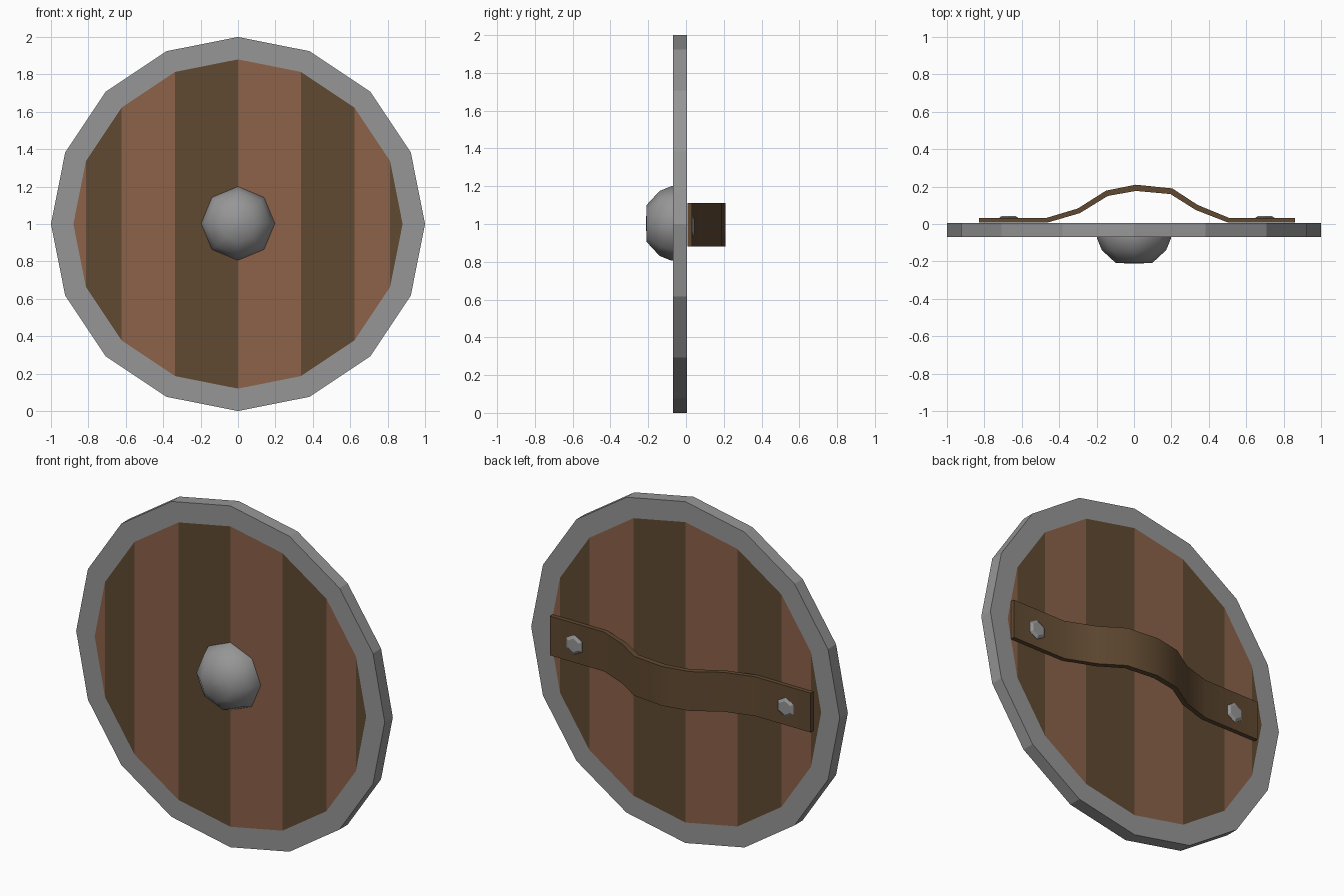
import bpy, bmesh, math

if "Cube" in bpy.data.objects:
    bpy.data.objects.remove(bpy.data.objects["Cube"])

def material(name, r, g, b):
    # display values (0-255) converted to linear
    lin = lambda c: ((c / 255 + 0.055) / 1.055) ** 2.4
    m = bpy.data.materials.new(name)
    m.diffuse_color = (lin(r), lin(g), lin(b), 1)
    m.use_nodes = True
    m.node_tree.nodes["Principled BSDF"].inputs["Base Color"].default_value = m.diffuse_color
    return m

STEEL = material("grey_steel", 150, 150, 150)
LIGHT = material("light_wood", 140, 98, 73)
DARK = material("dark_wood", 96, 73, 49)

FRONT, BACK, CZ = -0.07, 0.005, 1.0

def make(name, verts, faces, mats, smooth=None, rule=None):
    me = bpy.data.meshes.new(name)
    me.from_pydata(verts, [], faces)
    for m in mats:
        me.materials.append(m)
    bm = bmesh.new()
    bm.from_mesh(me)
    bmesh.ops.remove_doubles(bm, verts=bm.verts, dist=1e-5)
    bmesh.ops.dissolve_degenerate(bm, edges=bm.edges, dist=1e-5)
    bm.to_mesh(me)
    bm.free()
    if rule:
        for p in me.polygons:
            p.material_index = rule(p)
    ob = bpy.data.objects.new(name, me)
    bpy.context.collection.objects.link(ob)
    if smooth:
        bpy.ops.object.select_all(action='DESELECT')
        ob.select_set(True)
        bpy.context.view_layer.objects.active = ob
        bpy.ops.object.shade_smooth_by_angle(angle=math.radians(smooth))
    return ob

def ring(r, y, n, cx=0, cz=CZ):
    # vertex at the top, running clockwise seen from the front
    return [(cx + r * math.sin(2 * math.pi * i / n), y,
             cz + r * math.cos(2 * math.pi * i / n)) for i in range(n)]

def lathe(name, profile, n, mat, cx=0, cz=CZ, cap=True, smooth=None):
    # profile of (radius, y), running so that faces point outwards
    verts, faces = [], []
    for r, y in profile:
        verts += ring(r, y, n, cx, cz)
    for k in range(len(profile) - 1):
        for i in range(n):
            j = (i + 1) % n
            faces.append((k * n + i, k * n + j, (k + 1) * n + j, (k + 1) * n + i))
    if cap:
        faces.append([(len(profile) - 1) * n + i for i in range(n)])
    if profile[-1][1] > profile[0][1]:
        faces = [f[::-1] for f in faces]
    return make(name, verts, faces, [mat], smooth)

# Rim: front band, outer wall and back band
lathe("rim", [(0.88, BACK), (1.0, BACK), (1.0, FRONT), (0.88, FRONT)], 16, STEEL, cap=False)

# Planks: one strip per pair of rim corners, front and back colours swapped
corners = [(-0.88 * math.cos(math.pi * i / 8), 0.88 * math.sin(math.pi * i / 8)) for i in range(9)]
verts, faces = [], []
for (x0, h0), (x1, h1) in zip(corners, corners[1:]):
    for y in (FRONT, BACK):
        quad = [(x0, y, CZ - h0), (x1, y, CZ - h1), (x1, y, CZ + h1), (x0, y, CZ + h0)]
        if y == BACK:
            quad.reverse()
        if abs(h0) < 1e-6:
            quad = [q for i, q in enumerate(quad) if i != (3 if y == FRONT else 0)]
        elif abs(h1) < 1e-6:
            quad = [q for i, q in enumerate(quad) if i != 2]
        faces.append(list(range(len(verts), len(verts) + len(quad))))
        verts += quad

def plank_colour(p):
    x = max(-1, min(1, p.center.x / 0.88))
    strip = int(math.acos(-x) / (math.pi / 8))
    return (strip + (p.center.y > -0.03)) % 2

make("planks", verts, faces, [LIGHT, DARK], rule=plank_colour)

# Boss: shallow eight-sided dome on the front
lathe("boss", [(0.197, FRONT + 0.01), (0.197, -0.078), (0.172, -0.14), (0.098, -0.208), (0.001, -0.212)],
      8, STEEL, cz=1.003, smooth=60)

# Strap: bowed band across the back, (x, y) outer and inner lines
outer = [(-0.83, 0.032), (-0.47, 0.032), (-0.30, 0.083), (-0.15, 0.178), (0.01, 0.21),
         (0.205, 0.19), (0.34, 0.102), (0.51, 0.032), (0.86, 0.032)]
inner = [(-0.83, 0.007), (-0.465, 0.007), (-0.29, 0.058), (-0.14, 0.15), (0.01, 0.177),
         (0.195, 0.16), (0.33, 0.075), (0.505, 0.007), (0.86, 0.007)]
loop = outer + inner[::-1]
n, c = len(loop), len(outer)
verts = [(x, y, z) for z in (0.88, 1.11) for x, y in loop]
faces = [(i, i + n, (i + 1) % n + n, (i + 1) % n) for i in range(n)]
for i in range(c - 1):
    a, b, d, e = i, i + 1, n - 2 - i, n - 1 - i
    faces += [(a, b, d, e), (e + n, d + n, b + n, a + n)]
make("strap", verts, faces, [DARK], smooth=40)

# Bolts: hexagonal heads holding the strap
for side, x in (("left", -0.67), ("right", 0.70)):
    lathe("bolt_" + side, [(0.058, 0.025), (0.058, 0.034), (0.04, 0.044)], 6, STEEL, cx=x, cz=0.985)
